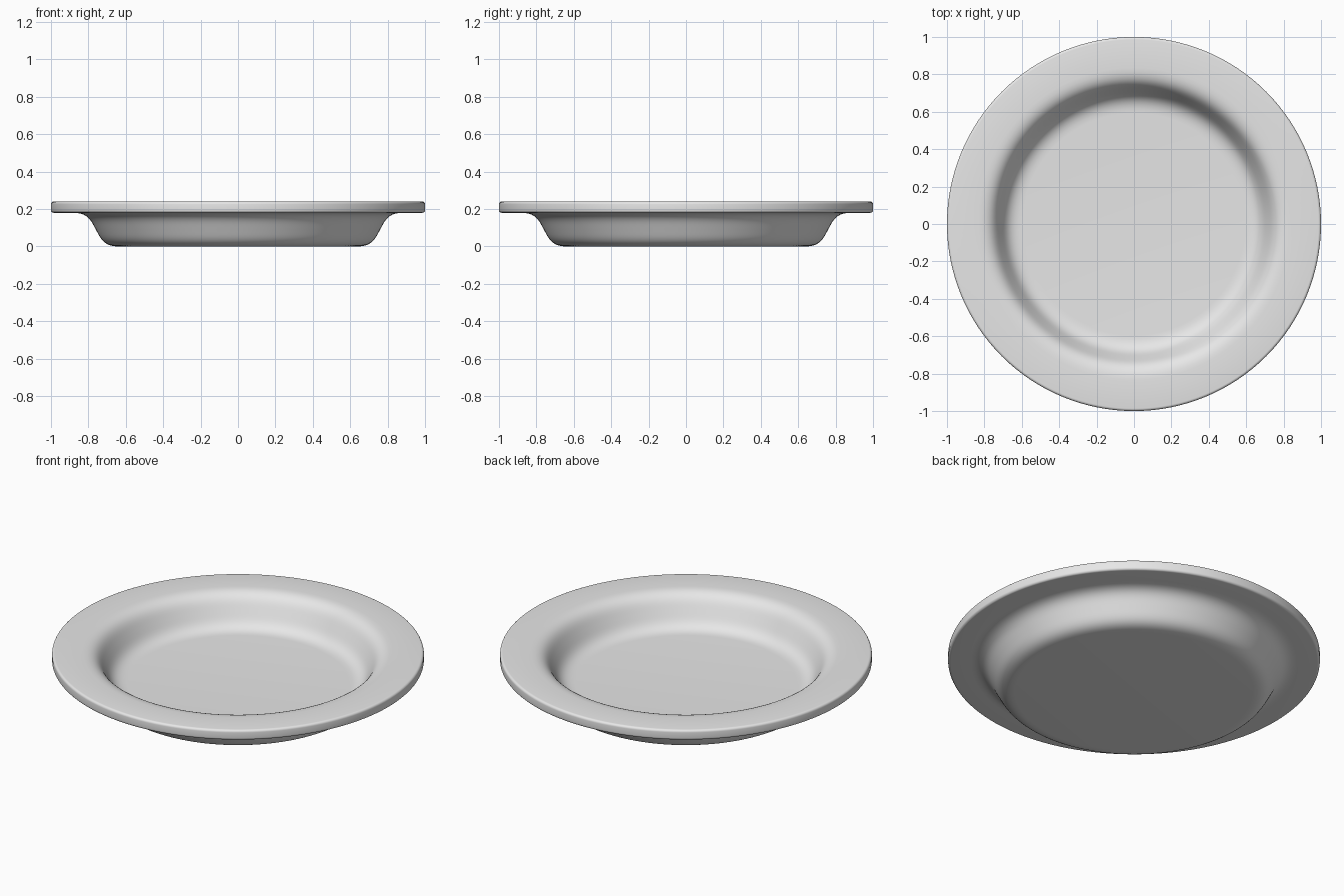
import bpy, bmesh
from math import radians, sin, cos, pi
from mathutils import Vector
from mathutils.geometry import interpolate_bezier

cube = bpy.data.objects.get("Cube")
if cube:
    bpy.data.objects.remove(cube, do_unlink=True)

THICK = 0.06    # floor and rim thickness
RIM_Z = 0.18    # underside of the rim
ROUND = 0.014   # rounding of the outer edge
SEGMENTS = 128


def s_curve(dr, dz):
    """Smooth S-shaped wall, from the floor out to the rim."""
    p = [Vector((r + dr, 0, z + dz)) for r, z in
         [(0.64, 0), (0.72, 0), (0.735, 0.045), (0.76, 0.09),
          (0.785, 0.135), (0.80, RIM_Z), (0.88, RIM_Z)]]
    return interpolate_bezier(*p[:4], 11) + interpolate_bezier(*p[3:], 11)[1:]


def corner(z, start):
    """Quarter round on the outer edge."""
    steps = 5
    angles = [start + pi / 2 * i / steps for i in range(steps + 1)]
    return [Vector((1 - ROUND + ROUND * cos(a), 0, z + ROUND * sin(a))) for a in angles]


# Closed half-section: underside, outer edge, then the upper surface
profile = [Vector((0, 0, 0))] + s_curve(0, 0)
profile += corner(RIM_Z + ROUND, -pi / 2)
profile += corner(RIM_Z + THICK - ROUND, 0)
profile += s_curve(-0.045, THICK)[::-1] + [Vector((0, 0, THICK))]

# Turn the section around the vertical axis
bm = bmesh.new()
verts = [bm.verts.new(p) for p in profile]
edges = [bm.edges.new(pair) for pair in zip(verts, verts[1:])]
bmesh.ops.spin(bm, geom=verts + edges, cent=(0, 0, 0), axis=(0, 0, 1),
               angle=radians(360), steps=SEGMENTS)
bmesh.ops.remove_doubles(bm, verts=bm.verts[:], dist=0.0002)
bmesh.ops.recalc_face_normals(bm, faces=bm.faces[:])
mesh = bpy.data.meshes.new("plate")
bm.to_mesh(mesh)
bm.free()

plate = bpy.data.objects.new("plate", mesh)
bpy.context.collection.objects.link(plate)
bpy.context.view_layer.objects.active = plate
plate.select_set(True)
bpy.ops.object.shade_smooth_by_angle(angle=radians(40))

# Plain light grey glaze
glaze = bpy.data.materials.new("light_grey")
glaze.use_nodes = True
grey = (0.8, 0.8, 0.8, 1)
glaze.diffuse_color = grey
glaze.node_tree.nodes["Principled BSDF"].inputs["Base Color"].default_value = grey
mesh.materials.append(glaze)
